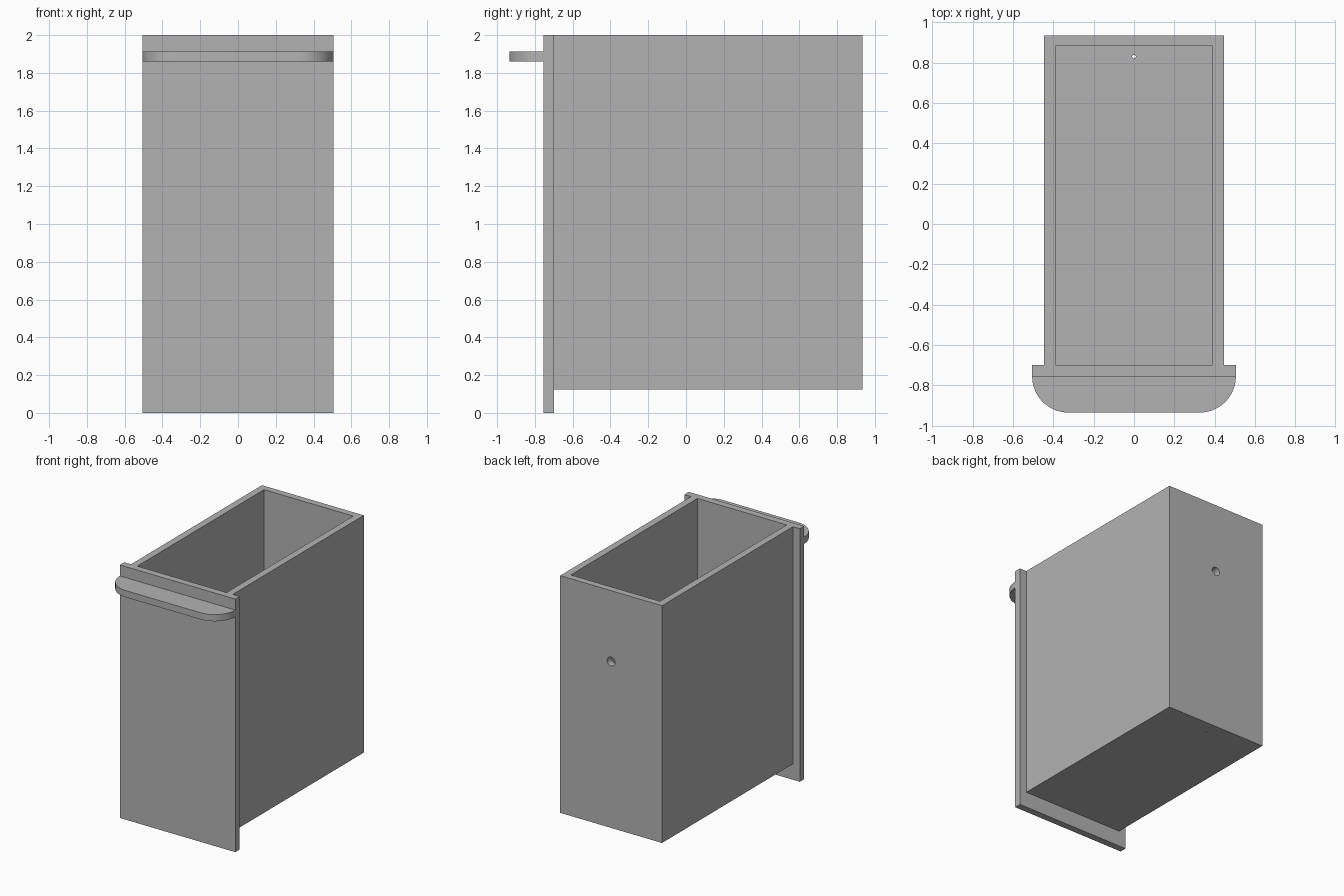
import bpy
import bmesh
from math import sin, cos, pi
from mathutils import Matrix

cube = bpy.data.objects.get("Cube")
if cube:
    bpy.data.objects.remove(cube, do_unlink=True)

grey = bpy.data.materials.new("plain grey")
grey.use_nodes = True
grey.diffuse_color = (0.45, 0.45, 0.45, 1)
grey.node_tree.nodes["Principled BSDF"].inputs["Base Color"].default_value = grey.diffuse_color


def finish(name, bm):
    bmesh.ops.recalc_face_normals(bm, faces=bm.faces)
    mesh = bpy.data.meshes.new(name)
    bm.to_mesh(mesh)
    bm.free()
    mesh.materials.append(grey)
    ob = bpy.data.objects.new(name, mesh)
    bpy.context.collection.objects.link(ob)
    return ob


def box(name, half_x, y0, y1, z0, z1):
    bm = bmesh.new()
    bmesh.ops.create_cube(bm, size=1)
    for v in bm.verts:
        v.co.x *= 2 * half_x
        v.co.y = y0 if v.co.y < 0 else y1
        v.co.z = z0 if v.co.z < 0 else z1
    return finish(name, bm)


def drill(name, radius, matrix):
    bm = bmesh.new()
    bmesh.ops.create_cone(bm, cap_ends=True, segments=32, radius1=radius,
                          radius2=radius, depth=0.2, matrix=matrix)
    return finish(name, bm)


def smooth(ob):
    bpy.ops.object.select_all(action='DESELECT')
    ob.select_set(True)
    bpy.context.view_layer.objects.active = ob
    bpy.ops.object.shade_smooth_by_angle()


def cut(ob, cutter):
    cutter.hide_render = True
    mod = ob.modifiers.new("cut", 'BOOLEAN')
    mod.operation = 'DIFFERENCE'
    mod.solver = 'EXACT'
    mod.object = cutter
    bpy.context.view_layer.objects.active = ob
    bpy.ops.object.modifier_apply(modifier=mod.name)
    bpy.data.objects.remove(cutter, do_unlink=True)


FRONT, JOINT, BACK = -0.755, -0.70, 0.935
BASE, TOP, WALL = 0.125, 2.0, 0.053

# Open bin body, closed at the front by the panel
body = box("bin_body", 0.445, JOINT, BACK, BASE, TOP)
cut(body, box("cavity_cutter", 0.39, JOINT - 0.1, BACK - WALL, BASE + WALL, TOP + 0.1))

# Round hole in the back wall and small drain hole in the floor
cut(body, drill("back_hole_cutter", 0.035,
                Matrix.Translation((0, BACK, 1.44)) @ Matrix.Rotation(pi / 2, 4, 'X')))
cut(body, drill("drain_cutter", 0.009, Matrix.Translation((0, 0.83, BASE))))
smooth(body)

# Front panel, wider than the body and reaching the ground
box("front_panel", 0.505, FRONT, JOINT, 0, TOP)

# Handle ledge with rounded outer corners
R, HALF, STEPS = 0.18, 0.505, 16
arc = [(HALF - R + R * cos(a), FRONT - R * sin(a))
       for a in (i * pi / 2 / STEPS for i in range(STEPS + 1))]
outline = arc + [(-x, y) for x, y in reversed(arc)]
bm = bmesh.new()
face = bm.faces.new([bm.verts.new((x, y, 1.86)) for x, y in outline])
ext = bmesh.ops.extrude_face_region(bm, geom=[face])
bmesh.ops.translate(bm, vec=(0, 0, 0.053),
                    verts=[g for g in ext["geom"] if isinstance(g, bmesh.types.BMVert)])
smooth(finish("handle", bm))
